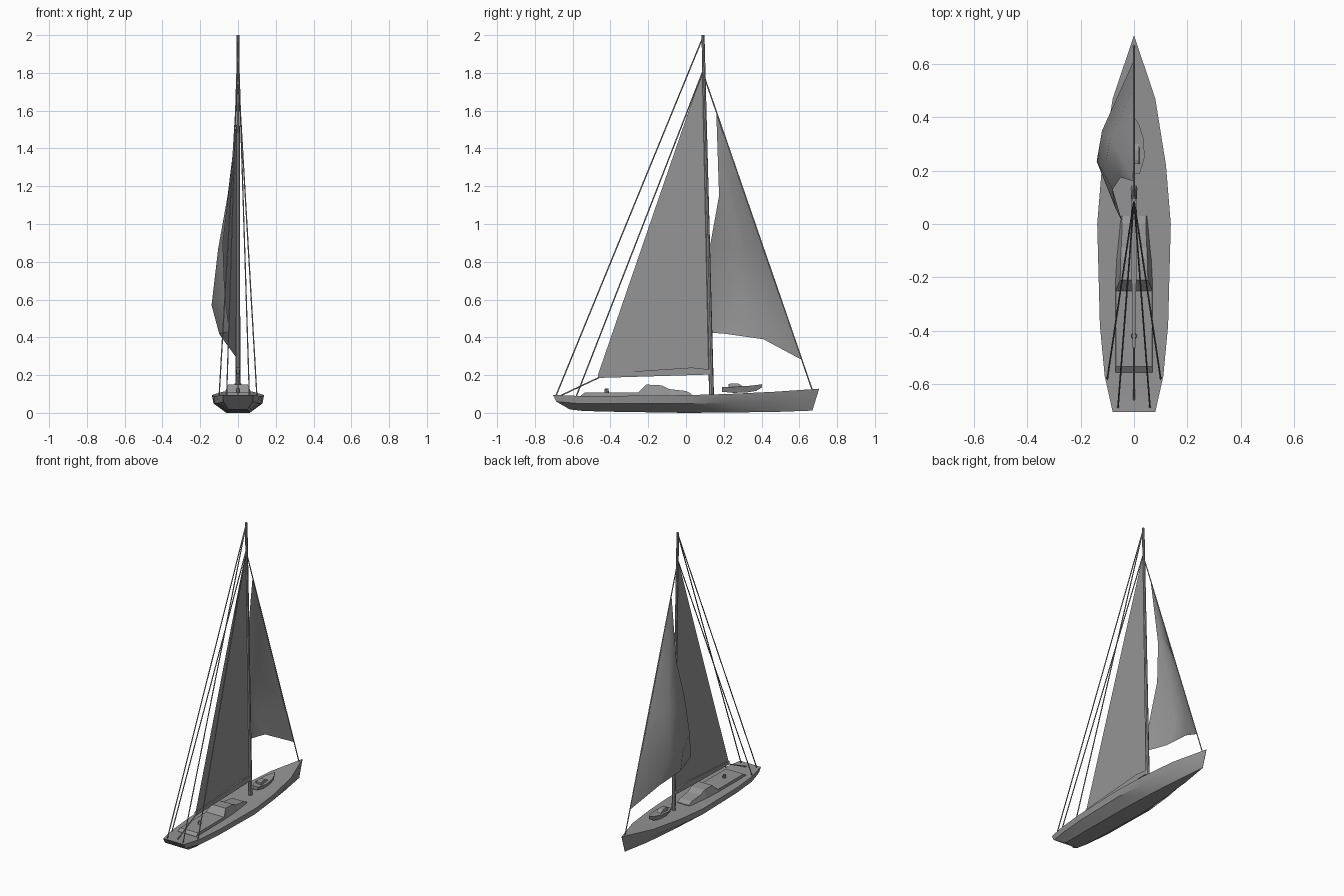
import bpy, bmesh
from mathutils import Vector

cube = bpy.data.objects.get("Cube")
if cube:
    bpy.data.objects.remove(cube)

grey = bpy.data.materials.new("plain grey")
grey.use_nodes = True
COLOUR = (0.3, 0.3, 0.3, 1)
grey.diffuse_color = COLOUR
bsdf = grey.node_tree.nodes["Principled BSDF"]
bsdf.inputs["Base Color"].default_value = COLOUR
bsdf.inputs["Roughness"].default_value = 0.8


def finish(name, bm, smooth=None):
    bmesh.ops.remove_doubles(bm, verts=bm.verts, dist=0.0005)
    bmesh.ops.recalc_face_normals(bm, faces=bm.faces)
    mesh = bpy.data.meshes.new(name)
    bm.to_mesh(mesh)
    bm.free()
    mesh.materials.append(grey)
    ob = bpy.data.objects.new(name, mesh)
    bpy.context.collection.objects.link(ob)
    if smooth:
        bpy.ops.object.select_all(action='DESELECT')
        ob.select_set(True)
        bpy.context.view_layer.objects.active = ob
        bpy.ops.object.shade_smooth_by_angle(angle=smooth)
    return ob


def loft(name, rows, closed=True, smooth=None):
    """Skin a list of equal-length point rows; closed rows also get end caps."""
    bm = bmesh.new()
    grid = [[bm.verts.new(p) for p in row] for row in rows]
    n = len(rows[0])
    for a, b in zip(grid, grid[1:]):
        for i in range(n if closed else n - 1):
            j = (i + 1) % n
            bm.faces.new((a[i], a[j], b[j], b[i]))
    if closed:
        bm.faces.new(grid[0])
        bm.faces.new(grid[-1])
    return finish(name, bm, smooth)


def mirrored(half):
    return half + [(-x, y, z) for x, y, z in reversed(half)]


def rod(name, a, b, r1, r2, sides=6):
    a, b = Vector(a), Vector(b)
    bm = bmesh.new()
    bmesh.ops.create_cone(bm, cap_ends=True, segments=sides,
                          radius1=r1, radius2=r2, depth=(b - a).length)
    bm.transform((b - a).to_track_quat('Z', 'Y').to_matrix().to_4x4())
    bmesh.ops.translate(bm, vec=(a + b) / 2, verts=bm.verts)
    return finish(name, bm, 0.7)


# Hull: deck edge, chine and bottom edge at each station
def station(y, deck, chine, bottom):
    return mirrored([(deck[0], y, deck[1]),
                     (chine[0], y + chine[1], chine[2]),
                     (bottom[0], y + bottom[1], bottom[2])])


loft("hull", [
    station(-.705, (.08, .095), (.078, .018, .06), (.05, .09, .018)),
    station(-.57, (.11, .09), (.105, 0, .05), (.054, .03, .01)),
    station(-.38, (.128, .09), (.122, 0, .05), (.06, 0, .006)),
    station(0, (.138, .094), (.13, 0, .05), (.062, 0, 0)),
    station(.22, (.12, .1), (.108, 0, .052), (.05, 0, .002)),
    station(.47, (.08, .112), (.066, 0, .06), (.028, 0, .005)),
    station(.705, (.001, .128), (.001, -.018, .07), (.001, -.036, .012)),
], smooth=0.6)


# Cockpit coaming and cabin: lower and upper outlines
def house(name, sections):
    return loft(name, [mirrored([(wb, y, .088), (wt, y, z)])
                       for y, wb, wt, z in sections])


house("cockpit_coaming", [(-.557, .07, .07, .092), (-.535, .07, .068, .108),
                          (-.25, .07, .068, .109)])
house("cabin", [(-.252, .07, .07, .108), (-.21, .07, .052, .15),
                (-.13, .066, .05, .146), (-.09, .062, .048, .126),
                (0, .054, .044, .116), (.03, .05, .046, .1)])
rod("steering_post", (0, -.42, .1), (0, -.42, .13), .012, .01, 8)

# Dinghy lashed on the foredeck, with a small console
loft("dinghy", [mirrored([(w, y, zt), (w * .6, y, zb)])
                for y, w, zt, zb in [(.19, .022, .136, .112),
                                     (.25, .04, .138, .106),
                                     (.32, .036, .142, .108),
                                     (.37, .02, .147, .116),
                                     (.403, .001, .152, .135)]], smooth=0.5)
loft("dinghy_console", [mirrored([(.022, y, .135), (.018, y, z)])
                        for y, z in [(.225, .152), (.24, .156),
                                     (.275, .156), (.3, .142)]])

# Mast and boom
rod("mast", (0, .135, .095), (0, .09, 2), .013, .008, 8)
loft("boom", [mirrored([(w, y, z0), (w, y, z1)])
              for y, w, z0, z1 in [(-.465, .006, .185, .207),
                                   (.03, .011, .2, .24),
                                   (.128, .011, .203, .23)]])

# Mainsail: flat triangle
bm = bmesh.new()
bm.faces.new([bm.verts.new(p) for p in
              ((0, -.465, .205), (0, .13, .215), (0, .087, 1.81))])
finish("mainsail", bm)

# Jib: bellied rows from luff to leech
loft("jib", [
    [(0, .615, .28), (-.08, .41, .39), (-.1, .2, .42), (-.045, .01, .43)],
    [(0, .522, .55), (-.12, .35, .57), (-.14, .235, .57), (-.07, .06, .62)],
    [(0, .4, .9), (-.09, .32, .88), (-.105, .23, .87), (-.08, .13, .9)],
    [(0, .315, 1.15), (-.045, .25, 1.15), (-.055, .21, 1.15), (-.05, .175, 1.15)],
    [(0, .16, 1.6)] * 4,
], closed=False, smooth=1.0)

# Standing rigging and mainsheet
R = .0035
rod("forestay", (0, .1, 1.77), (0, .668, .122), R, R)
for side, s in (("left", 1), ("right", -1)):
    rod("backstay_" + side, (0, .09, 1.99), (s * .06, -.688, .092), R, R)
    rod("running_stay_" + side, (0, .09, 1.81), (s * .1, -.58, .09), R, R)
rod("mainsheet", (0, -.455, .19), (0, -.66, .093), R, R)
